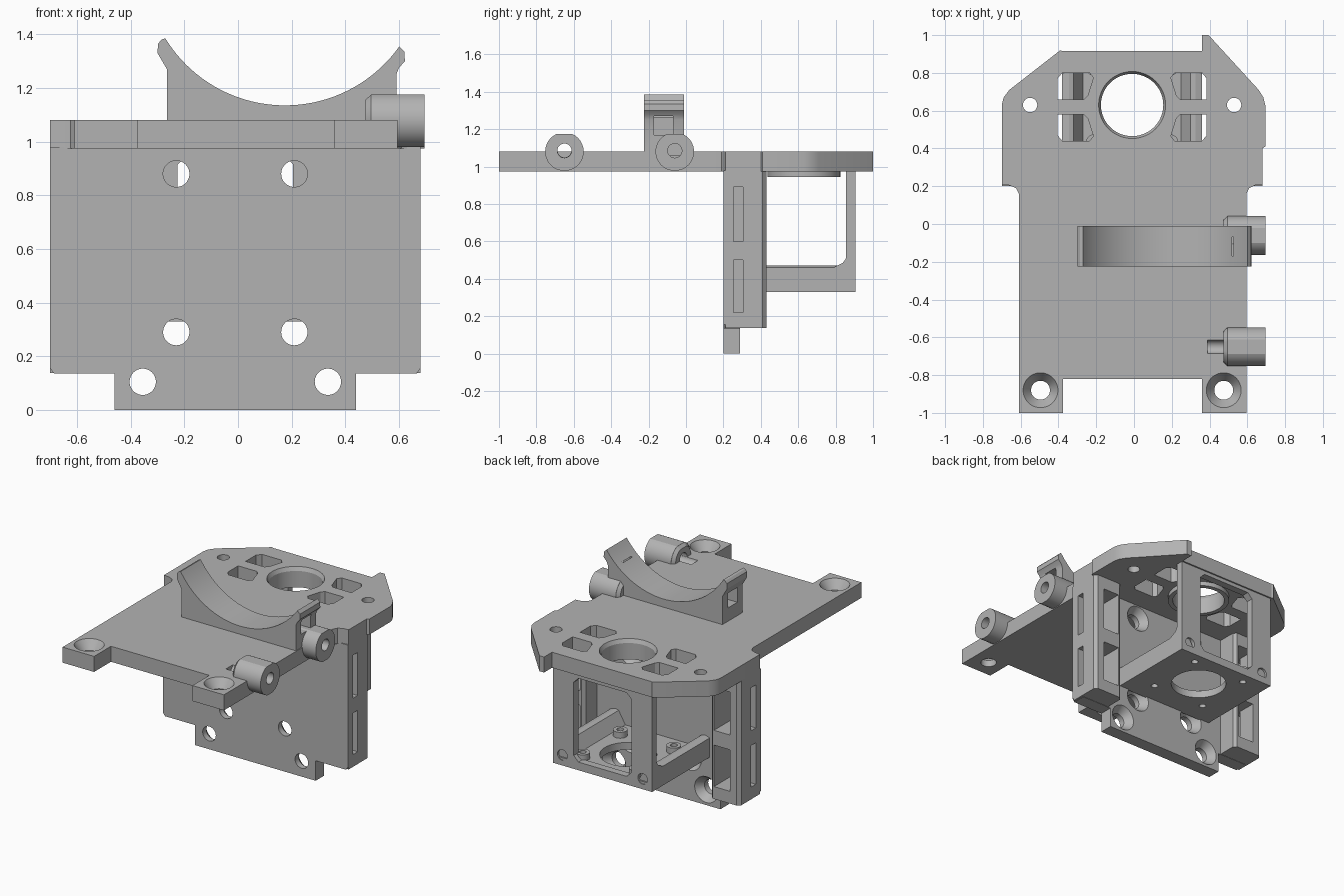
import bpy, bmesh, math

cube = bpy.data.objects.get("Cube")
if cube:
    bpy.data.objects.remove(cube, do_unlink=True)

gray = bpy.data.materials.new("plain gray")
gray.use_nodes = True
COLOR = (0.45, 0.45, 0.45, 1)
gray.diffuse_color = COLOR
gray.node_tree.nodes["Principled BSDF"].inputs["Base Color"].default_value = COLOR

CX = -0.01    # mirror plane of the bracket
HY = 0.63     # centre of the round opening
PLACE = {"x": lambda u, v, w: (w, u, v),
         "y": lambda u, v, w: (u, w, v),
         "z": lambda u, v, w: (u, v, w)}


def loft(name, axis, low, high, a, b):
    """Solid between two matching outlines at a and b along an axis."""
    bm = bmesh.new()
    rings = [[bm.verts.new(PLACE[axis](u, v, w)) for u, v in pts]
             for pts, w in ((low, a), (high, b))]
    for ring in rings:
        bm.faces.new(ring)
    n = len(low)
    for i in range(n):
        j = (i + 1) % n
        bm.faces.new((rings[0][i], rings[0][j], rings[1][j], rings[1][i]))
    bmesh.ops.recalc_face_normals(bm, faces=bm.faces)
    mesh = bpy.data.meshes.new(name)
    bm.to_mesh(mesh)
    bm.free()
    mesh.materials.append(gray)
    ob = bpy.data.objects.new(name, mesh)
    bpy.context.collection.objects.link(ob)
    return ob


def prism(name, axis, pts, a, b):
    return loft(name, axis, pts, pts, a, b)


def rect(u0, u1, v0, v1, c=0.0):
    """Rectangle outline with optional chamfered corners."""
    if not c:
        return [(u0, v0), (u1, v0), (u1, v1), (u0, v1)]
    return [(u0 + c, v0), (u1 - c, v0), (u1, v0 + c), (u1, v1 - c),
            (u1 - c, v1), (u0 + c, v1), (u0, v1 - c), (u0, v0 + c)]


def ring(u, v, r, n=48):
    return [(u + r * math.cos(math.tau * i / n), v + r * math.sin(math.tau * i / n))
            for i in range(n)]


def box(name, x0, x1, y0, y1, z0, z1):
    return prism(name, "z", rect(x0, x1, y0, y1), z0, z1)


def rod(name, axis, u, v, r, a, b, r2=None):
    return loft(name, axis, ring(u, v, r), ring(u, v, r if r2 is None else r2), a, b)


def boolean(target, tools, op="DIFFERENCE"):
    for tool in tools:
        mod = target.modifiers.new(op.title(), "BOOLEAN")
        mod.operation, mod.object, mod.solver = op, tool, "EXACT"
        bpy.context.view_layer.objects.active = target
        bpy.ops.object.modifier_apply(modifier=mod.name)
        bpy.data.objects.remove(tool, do_unlink=True)
    return target


def mirror(pts):
    return [(2 * CX - u, v) for u, v in pts]


# Top deck with front tabs and chamfered rear corners
deck = prism("top_deck", "z", [
    (-.61, -1), (-.375, -1), (-.375, -.82), (.36, -.82), (.36, -1), (.595, -1),
    (.595, .16), (.61, .19), (.64, .205), (.68, .21), (.68, .4), (.695, .41),
    (.695, .63), (.685, .67), (.66, .71), (.395, 1), (.36, 1), (.36, .915),
    (-.38, .915), (-.39, .92), (-.66, .71), (-.69, .67), (-.70, .63), (-.70, .21),
    (-.66, .205), (-.625, .19), (-.61, .16)], .975, 1.08)
boolean(deck, [rod("collar", "z", CX, HY, .195, .945, 1.0)], "UNION")
cuts = [rod("bore", "z", CX, HY, .165, .9, 1.2),
        rod("bore_lip", "z", CX, HY, .165, 1.055, 1.081, .178)]
pocket = [(-.405, .66), (-.405, .77), (-.38, .80), (-.235, .80),
          (-.215, .775), (-.245, .68), (-.265, .66)]
for flip in (False, True):
    pts = mirror(pocket) if flip else pocket
    cuts.append(prism("pocket", "z", pts, .9, 1.2))
    cuts.append(prism("pocket", "z", [(u, 2 * HY - .02 - v) for u, v in pts], .9, 1.2))
for s in (-1, 1):
    cuts += [rod("screw_hole", "z", CX + s * .54, HY, .038, .9, 1.2),
             rod("tab_hole", "z", CX + s * .485, -.88, .05, .9, 1.2),
             rod("tab_sink", "z", CX + s * .485, -.88, .05, 1.02, 1.081, .093),
             ]
boolean(deck, cuts)

# Curved cradle with flared tips
R, AX, AZ = .523, .175, 1.658
arc = [(AX + R * math.sin(t), AZ - R * math.cos(t))
       for t in [math.radians(-58.5 + i * (58.5 + 54.5) / 40) for i in range(41)]]
cradle = prism("cradle", "y", [(.59, 1.06), (-.265, 1.06), (-.265, 1.27), (-.3, 1.33),
                               (-.298, 1.365), (-.285, 1.38)] + arc +
               [(.62, 1.335), (.622, 1.3), (.6, 1.275), (.59, 1.25)], -.225, -.01)
boolean(cradle, [box("strap_slot", x - .07, x + .07, -.17, -.07, 1.17, 1.27)
                 for x in (-.265, .59)])

# Side barrels with flattened tops
barrels = []
for y, name in ((-.06, "rear_barrel"), (-.65, "front_barrel")):
    pts = [(u, max(.98, min(v, 1.175))) for u, v in ring(y, 1.08, .103)]
    small = [(y + (u - y) * .8, 1.08 + (v - 1.08) * .8) for u, v in pts]
    barrel = prism(name, "x", pts, .495, .695)
    boolean(barrel, [loft("barrel_nose", "x", small, pts, .475, .496)], "UNION")
    barrels.append(barrel)
boolean(barrels[0], [rod("bore", "x", -.06, 1.085, .038, .52, .8)])
boolean(barrels[1], [rod("bore", "x", -.65, 1.085, .038, .39, .8)])
boolean(deck, [rod("groove", "x", -.65, 1.085, .036, .39, .8),
               rod("groove", "x", -.06, 1.085, .038, .52, .8)])

# Front wall with countersunk holes
wall = prism("front_wall", "y", [
    (-.46, 0), (.44, 0), (.44, .135), (.665, .135), (.68, .155), (.68, .98),
    (-.70, .98), (-.70, .155), (-.685, .135), (-.46, .135)], .2, .29)
cuts = []
for s in (-1, 1):
    for dx, z in ((.22, .88), (.22, .29), (.345, .105)):
        cuts.append(rod("hole", "y", CX + s * dx, z, .049, .1, .4))
        cuts.append(rod("sink", "y", CX + s * dx, z, .049, .24, .291, .088))
boolean(wall, cuts)

# Hollow side columns
for s, name in ((-1, "right_column"), (1, "left_column")):
    pts = [(.47, .21), (.69, .21), (.69, .41), (.67, .43), (.49, .43), (.47, .41)]
    pts = [(CX + s * u, v) for u, v in pts]
    col = loft(name, "z", pts, pts, .137, .98)
    for z0, z1 in ((.22, .5), (.6, .89)):
        xs = sorted((CX + s * .5, CX + s * .62))
        ys = sorted((CX + s * .6, CX + s * .8))
        tools = [box("window", *xs, .255, .5, z0, z1),
                 box("slot", *ys, .255, .305, z0, z1)]
        if s:
            boolean(wall, [box("slot", *xs, .255, .3, z0, z1),
                           box("slot", *ys, .255, .305, z0, z1)])
        boolean(col, tools)

# Rear cage: floor, side rails and back frame
floor = box("cage_floor", -.38, .36, .28, .9, .33, .38)
posts = [(CX + sx * .2, HY + sy * .2) for sx in (-1, 1) for sy in (-1, 1)]
boolean(floor, [rod("floor_boss", "z", x, y, .045, .35, .42) for x, y in posts], "UNION")
boolean(floor, [rod("floor_bore", "z", CX, HY, .175, .2, .5)] +
        [rod("floor_hole", "z", x, y, .022, .2, .5) for x, y in posts])

rail = [(-.38, .33), (-.27, .33), (-.27, .38), (-.32, .465), (-.345, .472), (-.38, .46)]
for pts, name in ((rail, "right_rail"), (mirror(rail), "left_rail")):
    prism(name, "y", pts, .28, .89)

frame = prism("back_frame", "y", rect(-.38, .36, .33, .98), .855, .905)
boolean(frame, [prism("opening", "y", rect(-.225, .205, .385, .95, .035), .8, 1)] +
        [rod("corner_hole", "y", CX + s * .3, .4, .036, .88, 1) for s in (-1, 1)])

# Rounded corners between the rails and the back frame
web = [(.86, .46), (.86, .53), (.853, .505), (.838, .485), (.815, .474), (.79, .46)]
for x in (-.38, .31):
    prism("corner_web", "x", web, x, x + .05)

# Smooth curved faces, keep hard edges
for ob in list(bpy.context.scene.objects):
    if ob.type == "MESH":
        bpy.ops.object.select_all(action="DESELECT")
        ob.select_set(True)
        bpy.context.view_layer.objects.active = ob
        bpy.ops.object.shade_smooth_by_angle(angle=math.radians(25))
